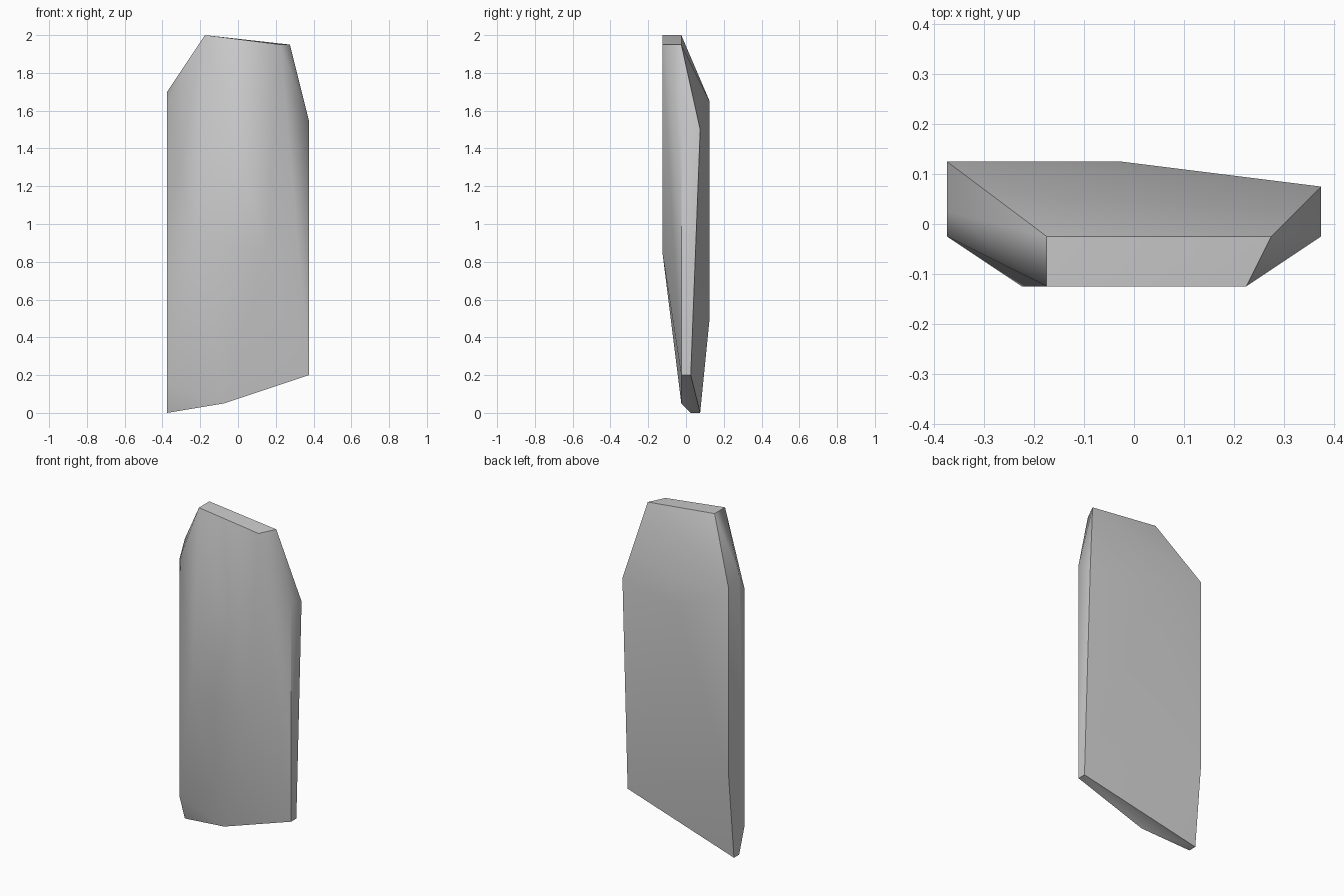
import bpy
import bmesh
import math

cube = bpy.data.objects.get("Cube")
if cube:
    bpy.data.objects.remove(cube, do_unlink=True)

# Extents of the slab
SIDE = 0.375
FRONT = -0.125
BACK = 0.125
BEVEL = -0.025  # depth where the front bevels meet the sides

# Flat right-hand side, as a (y, z) profile
right_profile = [(BACK, 1.65), (BACK, 0.5), (0.075, 0), (0.025, 0),
                 (BEVEL, 0.15), (BEVEL, 1.6), (0.025, 1.7)]

# Flat left-hand side, as a (y, z) profile
left_profile = [(BEVEL, 1.55), (0.075, 1.5), (0.025, 0.2), (BEVEL, 0.2)]

# Raised front plane, as an (x, z) profile
front_profile = [(-0.175, 2), (0.225, 1.95), (0.15, 0.85), (-0.225, 0.9)]

# Back rim of the sloping top, back ridge and chipped bottom edge
ridge_points = [(-0.175, BEVEL, 2), (0.275, BEVEL, 1.95),
                (-0.025, BACK, 1.45), (-0.075, BEVEL, 0.05)]

points = [(-SIDE, y, z) for y, z in right_profile]
points += [(SIDE, y, z) for y, z in left_profile]
points += [(x, FRONT, z) for x, z in front_profile]
points += ridge_points


def make_material(name, color):
    mat = bpy.data.materials.new(name)
    mat.use_nodes = True
    mat.diffuse_color = color
    for node in mat.node_tree.nodes:
        if node.type == 'BSDF_PRINCIPLED':
            node.inputs["Base Color"].default_value = color
    return mat


def make_hull(name, corners, mat):
    """Wrap a faceted convex stone around its corner points."""
    bm = bmesh.new()
    for corner in corners:
        bm.verts.new(corner)
    bmesh.ops.convex_hull(bm, input=bm.verts[:])
    # Merge the triangles of each flat facet
    bmesh.ops.dissolve_limit(bm, angle_limit=math.radians(0.5),
                             verts=bm.verts[:], edges=bm.edges[:])
    bmesh.ops.recalc_face_normals(bm, faces=bm.faces[:])
    mesh = bpy.data.meshes.new(name)
    bm.to_mesh(mesh)
    bm.free()
    mesh.materials.append(mat)
    obj = bpy.data.objects.new(name, mesh)
    bpy.context.collection.objects.link(obj)
    return obj


# Standing stone, softly shaded on its broad faces
stone = make_hull("standing_stone", points,
                  make_material("stone_grey", (0.6, 0.6, 0.6, 1)))
bpy.ops.object.select_all(action='DESELECT')
stone.select_set(True)
bpy.context.view_layer.objects.active = stone
bpy.ops.object.shade_smooth_by_angle(angle=math.radians(40))
